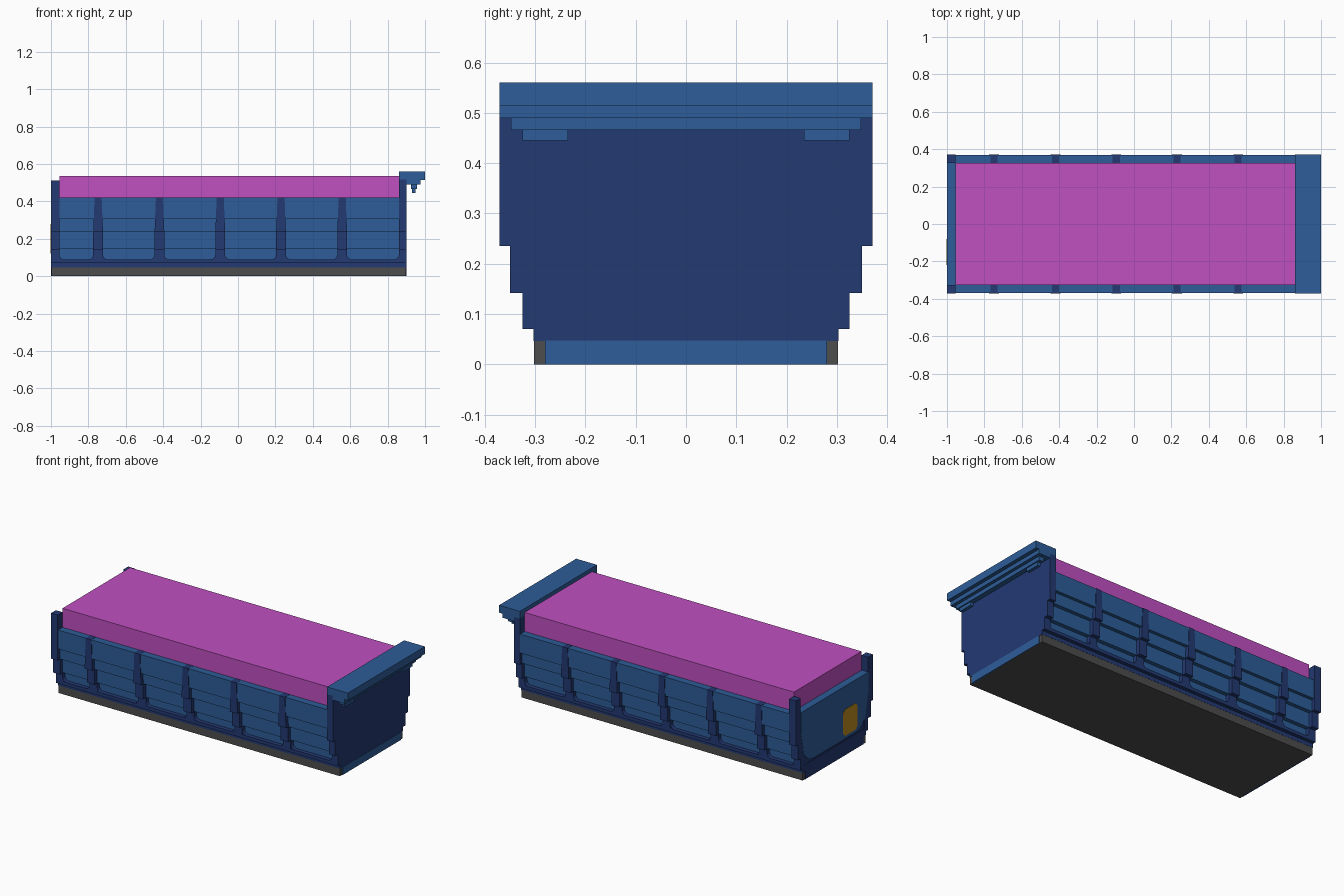
import bpy, bmesh, math

cube = bpy.data.objects.get("Cube")
if cube:
    bpy.data.objects.remove(cube, do_unlink=True)


def material(name, rgb):
    m = bpy.data.materials.new(name)
    m.use_nodes = True
    m.diffuse_color = (*rgb, 1)
    m.node_tree.nodes["Principled BSDF"].inputs["Base Color"].default_value = (*rgb, 1)
    return m


BLUE = material("mid blue", (0.026, 0.109, 0.314))
NAVY = material("dark blue", (0.017, 0.041, 0.171))
PINK = material("magenta", (0.527, 0.080, 0.527))
GREY = material("dark grey", (0.074, 0.074, 0.074))
GOLD = material("gold", (0.515, 0.262, 0.0144))


def prism(name, points, axis, a, b, mat):
    """Extrude a 2D outline from a to b: axis 'x' takes (y, z), axis 'y' takes (x, z)."""
    bm = bmesh.new()

    def place(p, t):
        return (t, p[0], p[1]) if axis == "x" else (p[0], t, p[1])

    lo = [bm.verts.new(place(p, a)) for p in points]
    hi = [bm.verts.new(place(p, b)) for p in points]
    bm.faces.new(lo)
    bm.faces.new(hi)
    n = len(points)
    for i in range(n):
        j = (i + 1) % n
        bm.faces.new((lo[i], lo[j], hi[j], hi[i]))
    bmesh.ops.recalc_face_normals(bm, faces=bm.faces)
    me = bpy.data.meshes.new(name)
    bm.to_mesh(me)
    bm.free()
    me.materials.append(mat)
    ob = bpy.data.objects.new(name, me)
    bpy.context.collection.objects.link(ob)
    return ob


def box(name, x, y, z, mat):
    outline = [(y[0], z[0]), (y[1], z[0]), (y[1], z[1]), (y[0], z[1])]
    return prism(name, outline, "x", x[0], x[1], mat)


def stepped(tiers):
    """Symmetric (y, z) outline from (bottom, top, half width) tiers."""
    side = []
    for z0, z1, w in tiers:
        side += [(w, z0), (w, z1)]
    return side + [(-y, z) for y, z in reversed(side)]


def stepped_post(tiers, inner, s):
    side = []
    for z0, z1, w in tiers:
        side += [(s * w, z0), (s * w, z1)]
    return [(s * inner, tiers[0][0])] + side + [(s * inner, tiers[-1][1])]


# Floor frame and its end plates
box("floor_frame", (-0.998, 0.898), (-0.302, 0.302), (0, 0.047), GREY)
box("front_floor_plate", (0.89, 0.902), (-0.28, 0.28), (0, 0.047), BLUE)
box("rear_floor_plate", (-1.0, -0.99), (-0.28, 0.28), (0, 0.047), NAVY)

# Stepped hull whose tiers form the side panels and their flat rim
prism("side_panels", stepped([(0.046, 0.145, 0.30), (0.145, 0.235, 0.325),
                              (0.235, 0.305, 0.348), (0.305, 0.42, 0.368)]),
      "x", -0.97, 0.87, BLUE)

# Sill: low dark rail with a protruding lip
prism("sill", stepped([(0.046, 0.07, 0.303), (0.07, 0.09, 0.325)]), "x", -1.0, 0.9, NAVY)

# Stepped ribs, each tier one step further out than the panel beside it
RIB_TIERS = [(0.07, 0.142, 0.325), (0.142, 0.235, 0.35), (0.235, 0.421, 0.371)]
RIB_X = [-0.748, -0.42, -0.095, 0.23, 0.557]


def rib_half_width(z):
    return 0.026 - 0.007 * max(0, z - 0.235) / 0.185


for i, cx in enumerate(RIB_X):
    for s, label in ((1, "back"), (-1, "front")):
        for k, (z0, z1, w) in enumerate(RIB_TIERS):
            a, b = rib_half_width(z0), rib_half_width(z1)
            outline = [(cx - a, z0), (cx + a, z0), (cx + b, z1), (cx - b, z1)]
            prism(f"{label}_rib_{i + 1}_tier_{k + 1}", outline, "y", s * 0.28, s * w, NAVY)

# Curved gussets rounding the lower corners of every panel
R = 0.03
corners = [(-0.956, 1), (0.861, -1)]
for cx in RIB_X:
    corners += [(cx + 0.025, 1), (cx - 0.025, -1)]
for i, (x, d) in enumerate(corners):
    arc = [(x + d * R * (1 - math.cos(t)), 0.088 + R * (1 - math.sin(t)))
           for t in [math.pi / 2 * k / 4 for k in range(5)]]
    for s, label in ((1, "back"), (-1, "front")):
        prism(f"{label}_gusset_{i + 1}", [(x, 0.088)] + arc, "y", s * 0.28, s * 0.324, NAVY)

# Front wall of the bed
WALL = [(0.046, 0.07, 0.303), (0.07, 0.142, 0.325), (0.142, 0.235, 0.35)]
prism("front_wall", stepped(WALL + [(0.235, 0.516, 0.371)]), "x", 0.86, 0.9, NAVY)

# Rear corner posts and tailgate
for s, label in ((1, "back"), (-1, "front")):
    prism(f"{label}_rear_post_lower", stepped_post(WALL + [(0.235, 0.42, 0.371)], 0.29, s),
          "x", -1.0, -0.955, NAVY)
    box(f"{label}_rear_post_top", (-1.0, -0.955), sorted((s * 0.325, s * 0.371)),
        (0.42, 0.512), NAVY)
prism("tailgate_frame", stepped([(0.046, 0.142, 0.30), (0.142, 0.415, 0.32)]),
      "x", -0.996, -0.955, NAVY)
gate_right = [(0.20 + 0.105 * math.sin(t), 0.205 - 0.105 * math.cos(t))
              for t in [math.pi / 2 * k / 6 for k in range(7)]] + [(0.325, 0.30), (0.325, 0.422)]
prism("tailgate_panel", gate_right + [(-y, z) for y, z in reversed(gate_right)],
      "x", -1.0, -0.955, BLUE)
# Lift the gate panel a hair proud of the posts
bpy.data.objects["tailgate_panel"].location.x = -0.001

# Gold plate with clipped corners on the tailgate
c = 0.02
y0, y1, z0, z1 = -0.22, -0.08, 0.12, 0.28
prism("tailgate_plate", [(y0 + c, z0), (y1 - c, z0), (y1, z0 + c), (y1, z1 - c),
                         (y1 - c, z1), (y0 + c, z1), (y0, z1 - c), (y0, z0 + c)],
      "x", -1.003, -0.995, GOLD)

# Load filling the bed
box("load", (-0.955, 0.861), (-0.325, 0.325), (0.35, 0.536), PINK)

# Cab guard with stepped ledges and two brackets underneath
box("cab_guard", (0.86, 1.0), (-0.371, 0.371), (0.515, 0.56), BLUE)
box("guard_ledge", (0.895, 0.977), (-0.371, 0.371), (0.49, 0.516), BLUE)
box("guard_rail", (0.925, 0.957), (-0.348, 0.348), (0.466, 0.491), BLUE)
for s, label in ((1, "back"), (-1, "front")):
    box(f"{label}_guard_bracket", (0.93, 0.95), sorted((s * 0.235, s * 0.325)),
        (0.445, 0.467), BLUE)
